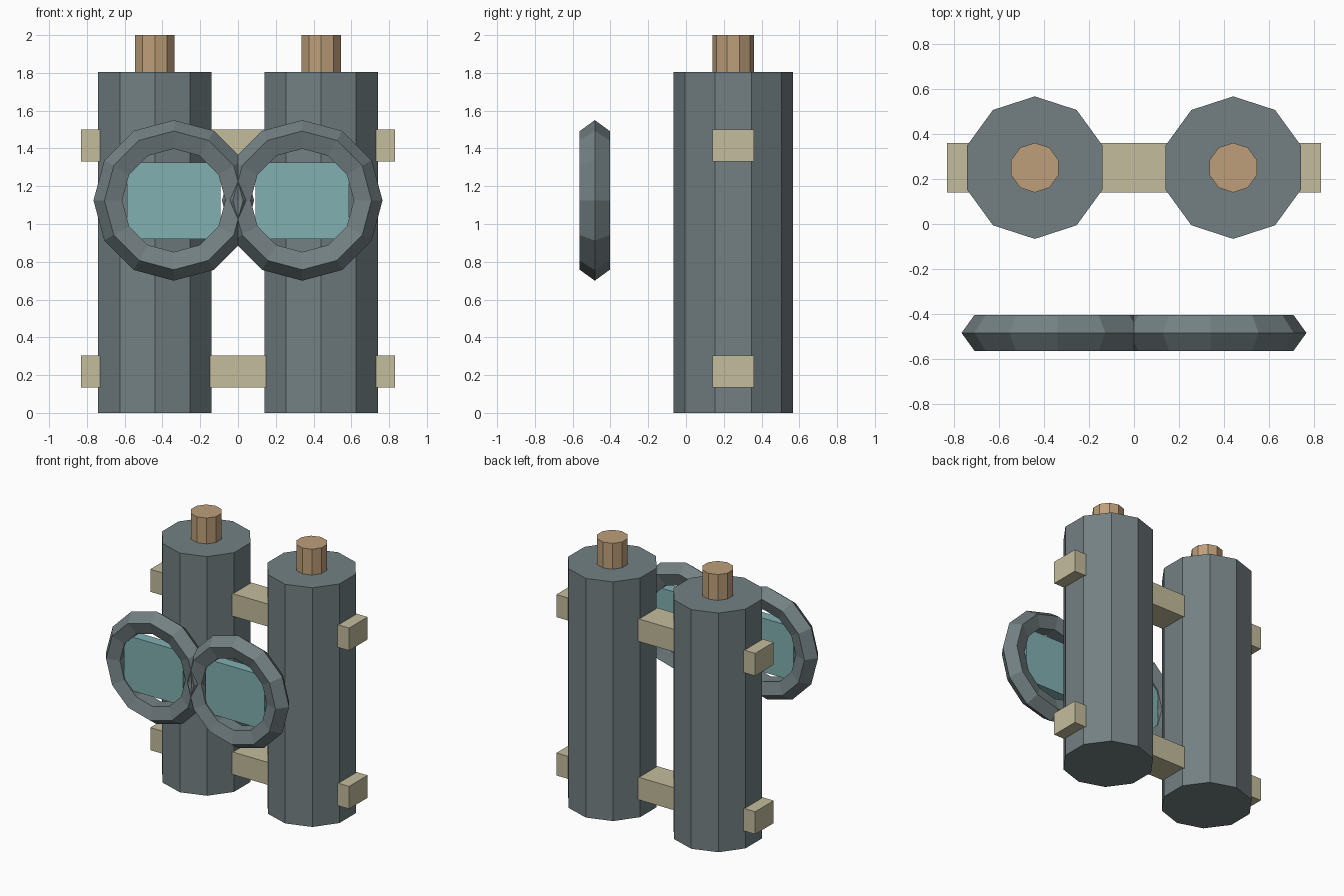
import bpy
from math import pi

cube = bpy.data.objects.get("Cube")
if cube:
    bpy.data.objects.remove(cube, do_unlink=True)


def srgb(*channels):
    return [((c / 255 + 0.055) / 1.055) ** 2.4 for c in channels] + [1.0]


def material(name, colour):
    mat = bpy.data.materials.new(name)
    mat.use_nodes = True
    mat.diffuse_color = colour
    mat.node_tree.nodes["Principled BSDF"].inputs["Base Color"].default_value = colour
    return mat


steel = material("slate grey", srgb(115, 128, 131))
copper = material("tan", srgb(190, 159, 122))
strap = material("khaki", srgb(195, 188, 156))
glass = material("pale teal", srgb(130, 176, 178))


def finish(name, mat):
    obj = bpy.context.object
    obj.name = obj.data.name = name
    obj.data.materials.clear()
    obj.data.materials.append(mat)
    return obj


def upright_cylinder(name, x, radius, bottom, top, mat):
    bpy.ops.mesh.primitive_cylinder_add(
        vertices=10, radius=radius, depth=top - bottom,
        location=(x, 0.25, (bottom + top) / 2))
    finish(name, mat)


def box(name, centre, size, mat):
    bpy.ops.mesh.primitive_cube_add(size=1, location=centre)
    obj = finish(name, mat)
    obj.scale = size


for side, s in (("left", 1), ("right", -1)):
    # Air tank with its valve
    upright_cylinder(side + "_tank", s * 0.44, 0.316, 0, 1.805, steel)
    upright_cylinder(side + "_valve", s * 0.44, 0.11, 1.805, 2, copper)

    # Goggle rim and lens
    bpy.ops.mesh.primitive_torus_add(
        major_segments=12, minor_segments=5, major_radius=0.341, minor_radius=0.084,
        location=(s * 0.34, -0.483, 1.125), rotation=(pi / 2, 0, 0))
    finish(side + "_goggle_rim", steel)
    box(side + "_lens", (s * 0.34, -0.483, 1.123), (0.494, 0.08, 0.406), glass)

# Crossbars holding the tanks together
for name, z in (("lower_crossbar", 0.22), ("upper_crossbar", 1.415)):
    box(name, (0, 0.25, z), (1.66, 0.22, 0.17), strap)
